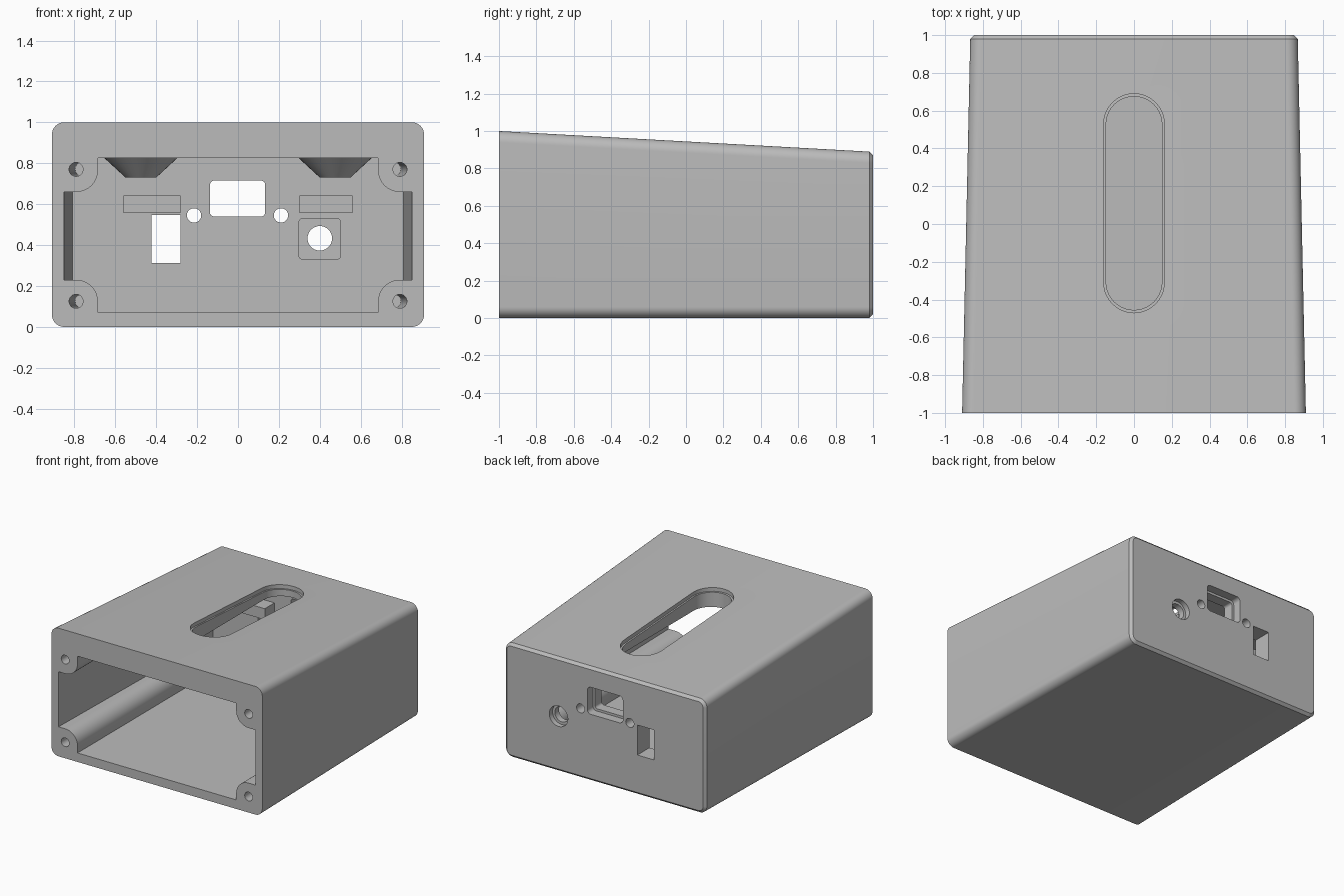
import bpy, bmesh
from math import cos, sin, pi, radians

cube = bpy.data.objects.get("Cube")
if cube:
    bpy.data.objects.remove(cube, do_unlink=True)

grey = bpy.data.materials.new("plain grey")
grey.use_nodes = True
colour = (0.5, 0.5, 0.5, 1)
grey.diffuse_color = colour
grey.node_tree.nodes["Principled BSDF"].inputs["Base Color"].default_value = colour


def rect(a0, a1, b0, b1, r=0.0, steps=10):
    """Rounded rectangle outline; r = 0 gives sharp corners."""
    if r == 0:
        return [(a0, b0), (a1, b0), (a1, b1), (a0, b1)]
    centres = [(a1 - r, b1 - r), (a0 + r, b1 - r), (a0 + r, b0 + r), (a1 - r, b0 + r)]
    return [(ca + r * cos(pi / 2 * (q + i / steps)), cb + r * sin(pi / 2 * (q + i / steps)))
            for q, (ca, cb) in enumerate(centres) for i in range(steps + 1)]


def circle(a, b, r, n=40):
    return [(a + r * cos(2 * pi * i / n), b + r * sin(2 * pi * i / n)) for i in range(n)]


def loft(name, sections, axis="y", shear=0.0):
    """Closed solid through outlines placed along an axis."""
    bm = bmesh.new()
    rings = []
    for pos, outline in sections:
        ring = []
        for a, b in outline:
            co = (a, pos, b) if axis == "y" else (a, b, pos - shear * b)
            ring.append(bm.verts.new(co))
        rings.append(ring)
    n = len(rings[0])
    for low, high in zip(rings, rings[1:]):
        for i in range(n):
            j = (i + 1) % n
            bm.faces.new((low[i], low[j], high[j], high[i]))
    bm.faces.new(rings[0])
    bm.faces.new(rings[-1])
    bmesh.ops.remove_doubles(bm, verts=bm.verts, dist=1e-5)
    bmesh.ops.recalc_face_normals(bm, faces=bm.faces)
    mesh = bpy.data.meshes.new(name)
    bm.to_mesh(mesh)
    bm.free()
    mesh.materials.append(grey)
    ob = bpy.data.objects.new(name, mesh)
    bpy.context.collection.objects.link(ob)
    return ob


def prism(name, outline, start, end, axis="y", shear=0.0):
    return loft(name, [(start, outline), (end, outline)], axis, shear)


def combine(target, tool, operation="DIFFERENCE"):
    """Apply a boolean and discard the tool."""
    mod = target.modifiers.new(tool.name, "BOOLEAN")
    mod.operation = operation
    mod.solver = "EXACT"
    mod.object = tool
    bpy.context.view_layer.objects.active = target
    bpy.ops.object.modifier_apply(modifier=mod.name)
    bpy.data.objects.remove(tool, do_unlink=True)


# Tapered outer shell with a chamfered rear edge
shell = loft("enclosure", [
    (-1, rect(-0.91, 0.91, 0, 1, 0.06)),
    (0.98, rect(-0.867, 0.867, 0, 0.89, 0.06)),
    (1, rect(-0.847, 0.847, 0.02, 0.87, 0.04))])

# Cavity, leaving solid corner posts
wall = 0.85
cavity = loft("cavity", [
    (-1.05, rect(-0.851, 0.851, 0.07, 0.825)),
    (wall, rect(-0.81, 0.81, 0.07, 0.825))])
for side in (-1, 1):
    a0, a1 = sorted((side * 0.685, side * 1.1))
    for b0, b1 in ((-0.2, 0.23), (0.66, 1.1)):
        combine(cavity, prism("post", rect(a0, a1, b0, b1, 0.105), -1.1, 0.9))
combine(shell, cavity)

# Screw holes in the posts, following the side taper
for side in (-1, 1):
    for z in (0.125, 0.77):
        combine(shell, loft("screw_hole", [
            (-1.05, circle(side * 0.793, z, 0.034)),
            (0.3, circle(side * 0.762, z, 0.034))]))

# Ceiling bosses and rear wall ledges
for side in (-1, 1):
    combine(shell, loft("ceiling_boss", [
        (0.73, circle(side * 0.475, 0.1, 0.075)),
        (0.825, circle(side * 0.475, 0.1, 0.178)),
        (0.84, circle(side * 0.475, 0.1, 0.178))], "z"), "UNION")
for a0, a1 in ((-0.56, -0.28), (0.3, 0.56)):
    combine(shell, prism("ledge", rect(a0, a1, 0.557, 0.643), 0.73, 0.88), "UNION")

# Long slot in the top with a shallow lip
combine(shell, prism("top_slot", rect(-0.148, 0.148, -0.455, 0.675, 0.148), 0.7, 1.2, "z"))
combine(shell, prism("slot_lip", rect(-0.16, 0.16, -0.47, 0.69, 0.16), 0.915, 1.1, "z", 0.057))

# Connector openings through the rear wall
combine(shell, prism("wide_port", rect(-0.137, 0.133, 0.54, 0.715, 0.02), 0.7, 1.1))
combine(shell, prism("wide_port_recess", rect(-0.155, 0.151, 0.522, 0.733, 0.03), 0.93, 1.1))
combine(shell, prism("tall_port", rect(-0.424, -0.28, 0.312, 0.546), 0.7, 1.1))
for x in (-0.215, 0.21):
    combine(shell, prism("small_hole", circle(x, 0.545, 0.035), 0.7, 1.1))

# Round socket with an inner pocket and an outer counterbore
combine(shell, prism("socket_pocket", rect(0.298, 0.502, 0.33, 0.53, 0.02), 0.8, 0.91))
combine(shell, prism("socket_hole", circle(0.4, 0.433, 0.06), 0.8, 1.1))
combine(shell, prism("socket_counterbore", circle(0.4, 0.433, 0.08), 0.96, 1.1))

# Smooth rounded edges, sharp corners kept
bpy.ops.object.select_all(action="DESELECT")
shell.select_set(True)
bpy.context.view_layer.objects.active = shell
bpy.ops.object.shade_smooth_by_angle(angle=radians(30))
